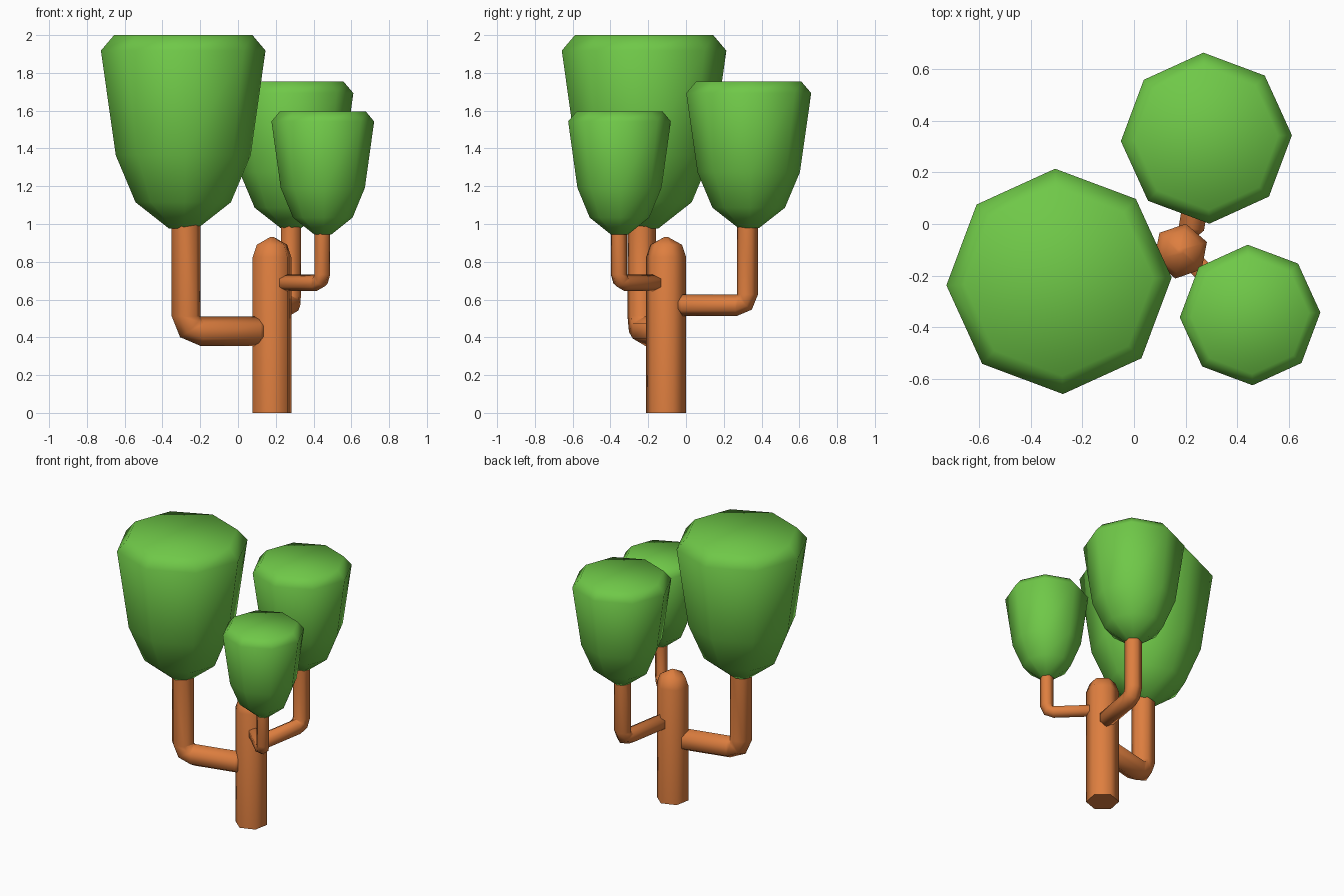
import bpy
from math import cos, sin, pi, radians
from mathutils import Vector

if "Cube" in bpy.data.objects:
    bpy.data.objects.remove(bpy.data.objects["Cube"])


def material(name, color):
    m = bpy.data.materials.new(name)
    m.diffuse_color = color
    m.use_nodes = True
    m.node_tree.nodes["Principled BSDF"].inputs["Base Color"].default_value = m.diffuse_color
    return m


BARK = material("bark", (0.73, 0.21, 0.05, 1))
LEAF = material("leaf", (0.16, 0.58, 0.065, 1))


def skin(name, rings, mat):
    """Join equal-sized rings of points into a closed, smooth-shaded surface."""
    n = len(rings[0])
    verts = [p for ring in rings for p in ring]
    faces = [(a * n + i, a * n + (i + 1) % n, (a + 1) * n + (i + 1) % n, (a + 1) * n + i)
             for a in range(len(rings) - 1) for i in range(n)]
    faces += [tuple(reversed(range(n))), tuple(range(len(verts) - n, len(verts)))]
    mesh = bpy.data.meshes.new(name)
    mesh.from_pydata(verts, [], faces)
    mesh.materials.append(mat)
    ob = bpy.data.objects.new(name, mesh)
    bpy.context.collection.objects.link(ob)
    bpy.ops.object.select_all(action='DESELECT')
    ob.select_set(True)
    bpy.context.view_layer.objects.active = ob
    bpy.ops.object.shade_smooth_by_angle(angle=radians(65))


def lathe(name, x, y, profile, sides, phase, mat):
    angles = [radians(phase) + 2 * pi * i / sides for i in range(sides)]
    skin(name, [[(x + r * cos(a), y + r * sin(a), z) for a in angles]
                for r, z in profile], mat)


def branch(name, start, end, top, r):
    """Hexagonal limb: runs out level from the trunk, then elbows straight up."""
    start = Vector(start)
    corner = Vector((end[0], end[1], start.z))
    up = Vector((0, 0, 1))
    out = (corner - start).normalized()
    side = up.cross(out)
    pivot = corner - out * r + up * r          # inside of the elbow
    tip = Vector((end[0], end[1], top))
    stations = [(start, up, 0.6 * r), (start + out * r * 0.4, up, r)]
    for t in (0, pi / 4, pi / 2):
        normal = up * cos(t) - out * sin(t)    # points to the pivot
        stations.append((pivot - normal * r, normal, r))
    stations.append((tip, -out, r))
    skin(name, [[c + (n * cos(pi * i / 3) + side * sin(pi * i / 3)) * rad
                 for i in range(6)] for c, n, rad in stations], BARK)


def crown(name, x, y, z0, z1, radius, phase):
    shape = [(0.17, 0), (0.58, 0.137), (0.82, 0.38), (1, 0.92), (0.84, 1)]
    lathe(name, x, y, [(radius * r, z0 + (z1 - z0) * h) for r, h in shape],
          8, phase, LEAF)


# Trunk with a blunt domed top
lathe("trunk", 0.18, -0.105,
      [(0.108, 0), (0.108, 0.825), (0.085, 0.89), (0.012, 0.93)], 6, 19, BARK)

# Branches
branch("large_branch", (0.135, -0.135, 0.433), (-0.275, -0.235), 1.01, 0.078)
branch("medium_branch", (0.218, -0.04, 0.57), (0.28, 0.325), 1.02, 0.057)
branch("small_branch", (0.218, -0.135, 0.688), (0.446, -0.355), 0.98, 0.044)

# Leaf crowns
crown("large_crown", -0.29, -0.222, 0.975, 2.0, 0.436, 2)
crown("medium_crown", 0.28, 0.332, 0.98, 1.755, 0.331, 2)
crown("small_crown", 0.449, -0.352, 0.945, 1.595, 0.272, 2)
